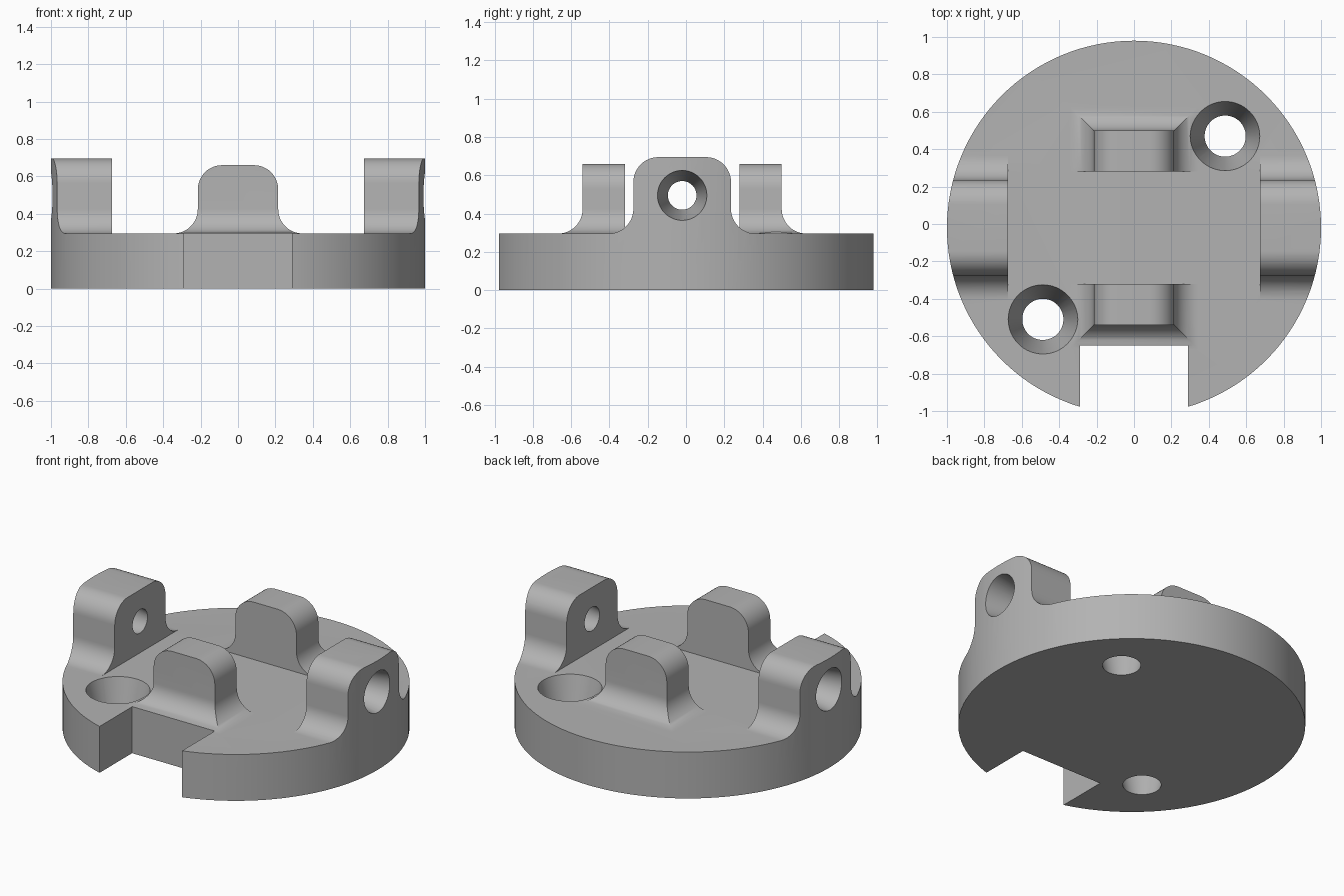
import bpy, bmesh
from math import sin, cos, pi
from mathutils import Matrix, Vector

old = bpy.data.objects.get("Cube")
if old:
    bpy.data.objects.remove(old, do_unlink=True)

CY = -0.02        # centre of the disc along y
DECK = 0.295      # top of the disc
R = 0.13          # fillet and rounding radius
STEPS = 12

grey = bpy.data.materials.new("plain grey")
grey.use_nodes = True
colour = (0.45, 0.45, 0.45, 1)
grey.diffuse_color = colour
grey.node_tree.nodes["Principled BSDF"].inputs["Base Color"].default_value = colour


def finish(name, bm):
    bmesh.ops.recalc_face_normals(bm, faces=bm.faces[:])
    mesh = bpy.data.meshes.new(name)
    bm.to_mesh(mesh)
    bm.free()
    mesh.materials.append(grey)
    obj = bpy.data.objects.new(name, mesh)
    bpy.context.collection.objects.link(obj)
    return obj


def prism(name, outline, axis, start, end):
    """Extrude an (across, z) outline along x or y."""
    bm = bmesh.new()
    place = (lambda a, z: (start, a, z)) if axis == "x" else (lambda a, z: (a, start, z))
    face = bm.faces.new([bm.verts.new(place(a, z)) for a, z in outline])
    out = bmesh.ops.extrude_face_region(bm, geom=[face])
    move = Vector((end - start, 0, 0)) if axis == "x" else Vector((0, end - start, 0))
    bmesh.ops.translate(bm, vec=move, verts=[g for g in out["geom"] if isinstance(g, bmesh.types.BMVert)])
    return finish(name, bm)


def box(name, low, high):
    outline = [(low[0], low[2]), (high[0], low[2]), (high[0], high[2]), (low[0], high[2])]
    return prism(name, outline, "y", low[1], high[1])


def cone(name, start, end, r1, r2, segments=64):
    start, end = Vector(start), Vector(end)
    axis = end - start
    bm = bmesh.new()
    turn = axis.to_track_quat("Z", "Y").to_matrix().to_4x4()
    bmesh.ops.create_cone(bm, cap_ends=True, segments=segments, radius1=r1, radius2=r2,
                          depth=axis.length, matrix=Matrix.Translation((start + end) / 2) @ turn)
    return finish(name, bm)


def combine(target, tool, operation):
    """Apply a boolean and discard the tool."""
    mod = target.modifiers.new("combine", "BOOLEAN")
    mod.operation, mod.solver, mod.object = operation, "EXACT", tool
    bpy.context.view_layer.update()
    graph = bpy.context.evaluated_depsgraph_get()
    mesh = bpy.data.meshes.new_from_object(target.evaluated_get(graph))
    target.modifiers.clear()
    target.data = mesh
    bpy.data.objects.remove(tool, do_unlink=True)


def arc(cx, cz, begin, finish_angle):
    span = finish_angle - begin
    return [(cx + R * cos(begin + span * i / STEPS), cz + R * sin(begin + span * i / STEPS))
            for i in range(STEPS + 1)]


def foot(half):
    """Concave fillet from the deck up to a wall."""
    return arc(half + R, DECK + R, 1.5 * pi, pi)


def lug_outline(half, top, centre=0):
    right = [(half + R, 0.1)] + foot(half) + arc(half - R, top - R, 0, pi / 2)
    left = [(-a, z) for a, z in reversed(right)]
    return [(a + centre, z) for a, z in right + left]


# Slab, later trimmed round
body = box("round_mounting_base", (-1.2, -1.2, 0), (1.2, 1.2, DECK))

# Front and back lugs with mitred fillets
for side in (-1, 1):
    lug = prism("lug", lug_outline(0.215, 0.66), "y", -1.1, 1.1)
    depth = [(0.30, 0.1), (0.52 + R, 0.1)] + foot(0.52) + [(0.52, 0.8), (0.30, 0.8)]
    trim = prism("lug_depth", [(CY + side * a, z) for a, z in depth], "x", -0.6, 0.6)
    combine(lug, trim, "INTERSECT")
    combine(body, lug, "UNION")

# Left and right lugs
for side in (-1, 1):
    lug = prism("lug", lug_outline(0.255, 0.695, CY), "x", side * 0.675, side * 1.15)
    combine(body, lug, "UNION")

# Round rim
combine(body, cone("rim", (0, CY, -0.1), (0, CY, 1), 1, 1, 128), "INTERSECT")

# Notch at the front
combine(body, box("notch", (-0.29, -1.3, -0.1), (0.29, -0.65, 0.8)), "DIFFERENCE")

# Tapered holes through the side lugs and the disc
for side in (-1, 1):
    combine(body, cone("lug_hole", (side * 0.6, CY, 0.495), (side * 1.05, CY, 0.495), 0.062, 0.139), "DIFFERENCE")
    x, y = side * 0.4875, CY + side * 0.49
    slope = (0.185 - 0.11) / DECK
    combine(body, cone("screw_hole", (x, y, -0.05), (x, y, 0.4),
                       0.11 - 0.05 * slope, 0.185 + (0.4 - DECK) * slope), "DIFFERENCE")

# Smooth shading with crisp edges
bpy.ops.object.select_all(action="DESELECT")
body.select_set(True)
bpy.context.view_layer.objects.active = body
bpy.ops.object.shade_smooth_by_angle(angle=pi / 6)
